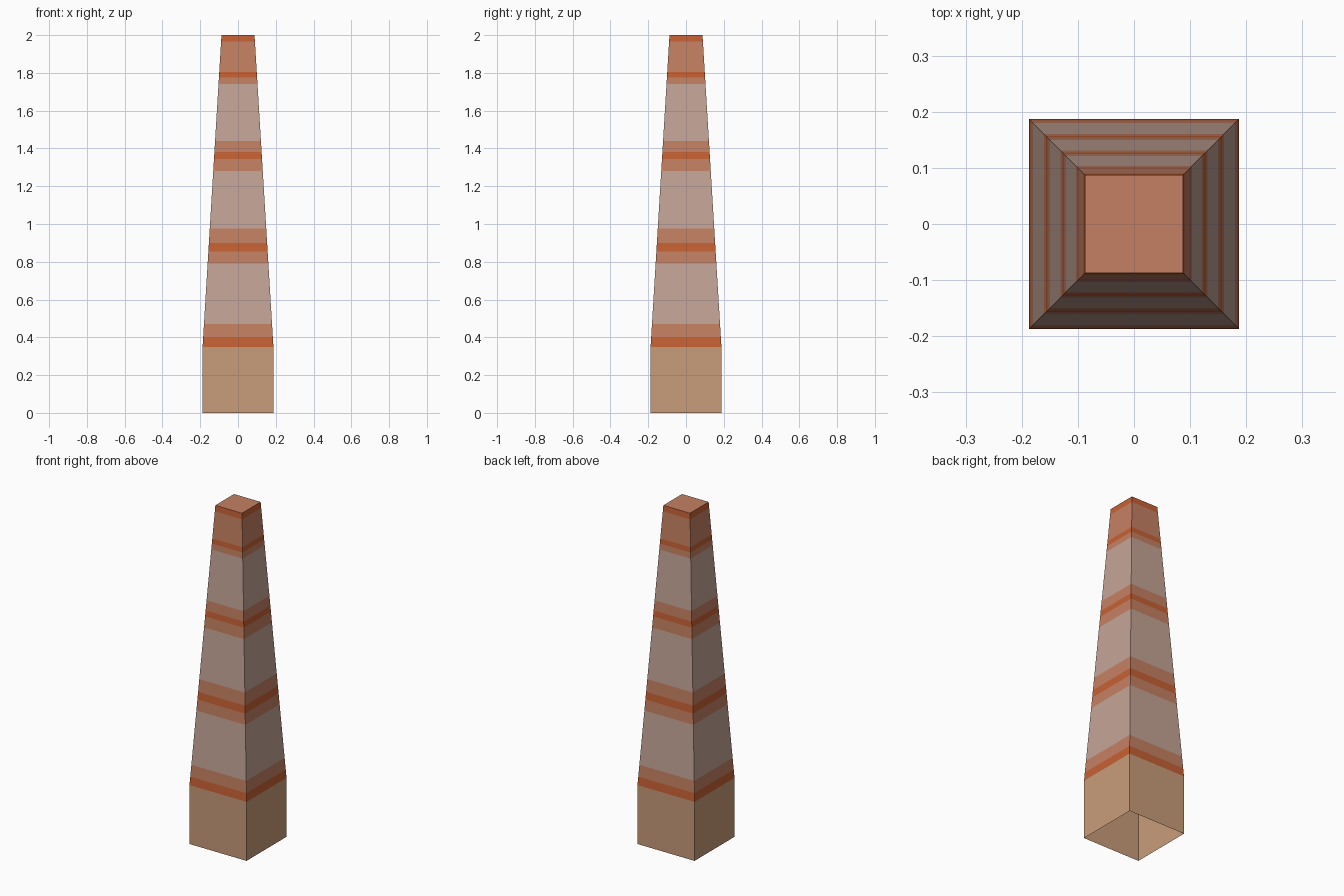
import bpy, bmesh

if "Cube" in bpy.data.objects:
    bpy.data.objects.remove(bpy.data.objects["Cube"])


def material(name, rgb):
    # sRGB 0-255 to linear
    lin = [((c / 255 + 0.055) / 1.055) ** 2.4 for c in rgb]
    m = bpy.data.materials.new(name)
    m.diffuse_color = (*lin, 1)
    m.use_nodes = True
    m.node_tree.nodes["Principled BSDF"].inputs["Base Color"].default_value = m.diffuse_color
    return m


TAN, ORANGE, MID, PALE = range(4)
mats = [material("tan", (201, 156, 122)), material("burnt_orange", (199, 97, 52)),
        material("terracotta", (197, 128, 99)), material("pale_clay", (197, 165, 151))]

# Top height and colour of each band, from the ground up
bands = [(0.35, TAN), (0.40, ORANGE), (0.47, MID), (0.79, PALE),
         (0.855, MID), (0.90, ORANGE), (0.975, MID), (1.28, PALE),
         (1.345, MID), (1.38, ORANGE), (1.44, MID), (1.74, PALE),
         (1.775, MID), (1.805, ORANGE), (1.965, MID), (2.0, ORANGE)]


def half_width(z):
    # straight base, then an even taper
    return 0.1875 - 0.1 * max(0, z - 0.35) / 1.65


def ring(bm, z):
    w = half_width(z)
    return [bm.verts.new((x * w, y * w, z)) for x, y in ((-1, -1), (1, -1), (1, 1), (-1, 1))]


# Square tapered shaft, open underneath
bm = bmesh.new()
low = ring(bm, 0)
for z, colour in bands:
    high = ring(bm, z)
    for i in range(4):
        j = (i + 1) % 4
        bm.faces.new((low[i], low[j], high[j], high[i])).material_index = colour
    low = high

# Flat cap
bm.faces.new(low).material_index = MID

mesh = bpy.data.meshes.new("tapered_pillar")
bm.to_mesh(mesh)
bm.free()
for m in mats:
    mesh.materials.append(m)
bpy.context.collection.objects.link(bpy.data.objects.new("tapered_pillar", mesh))
